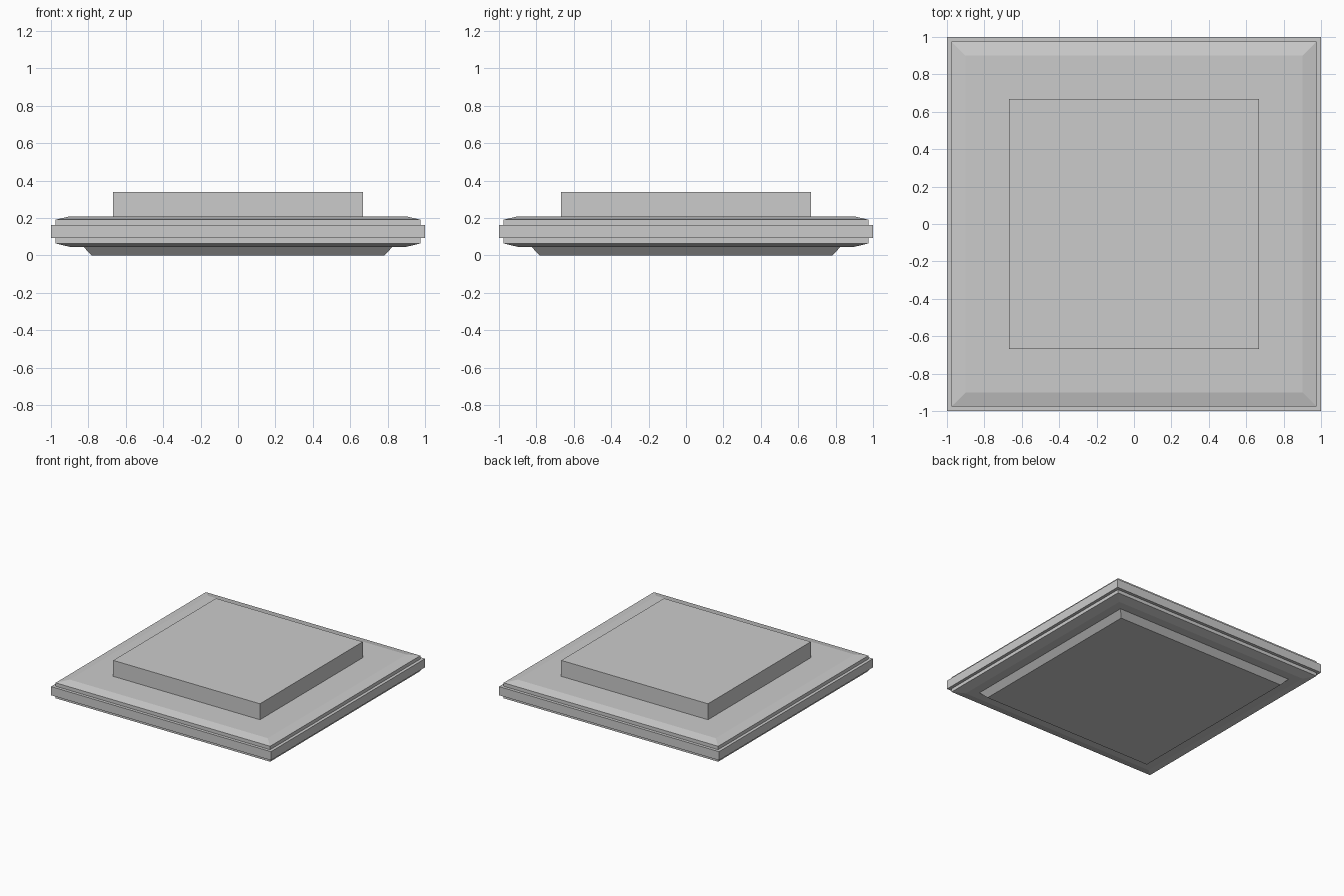
import bpy, bmesh

if "Cube" in bpy.data.objects:
    bpy.data.objects.remove(bpy.data.objects["Cube"])


def square_loft(name, profile):
    """Stack square rings given as (half width, height) and cap both ends."""
    bm = bmesh.new()
    rings = []
    for h, z in profile:
        rings.append([bm.verts.new((sx * h, sy * h, z))
                      for sx, sy in ((-1, -1), (1, -1), (1, 1), (-1, 1))])
    for low, high in zip(rings, rings[1:]):
        for i in range(4):
            j = (i + 1) % 4
            bm.faces.new((low[i], low[j], high[j], high[i]))
    bm.faces.new(rings[0][::-1])
    bm.faces.new(rings[-1])
    bmesh.ops.recalc_face_normals(bm, faces=bm.faces)
    mesh = bpy.data.meshes.new(name)
    bm.to_mesh(mesh)
    bm.free()
    obj = bpy.data.objects.new(name, mesh)
    bpy.context.collection.objects.link(obj)
    return obj


# Tapered foot under the slab
square_loft("foot", [(0.783, 0.0), (0.826, 0.046)])

# Bevelled slab with a protruding band around its edge
square_loft("slab", [(0.9, 0.046), (0.975, 0.064), (0.975, 0.092), (1.0, 0.092),
                     (1.0, 0.163), (0.975, 0.163), (0.975, 0.191), (0.9, 0.209)])

# Raised square block on top
square_loft("top_block", [(0.667, 0.209), (0.667, 0.34)])
